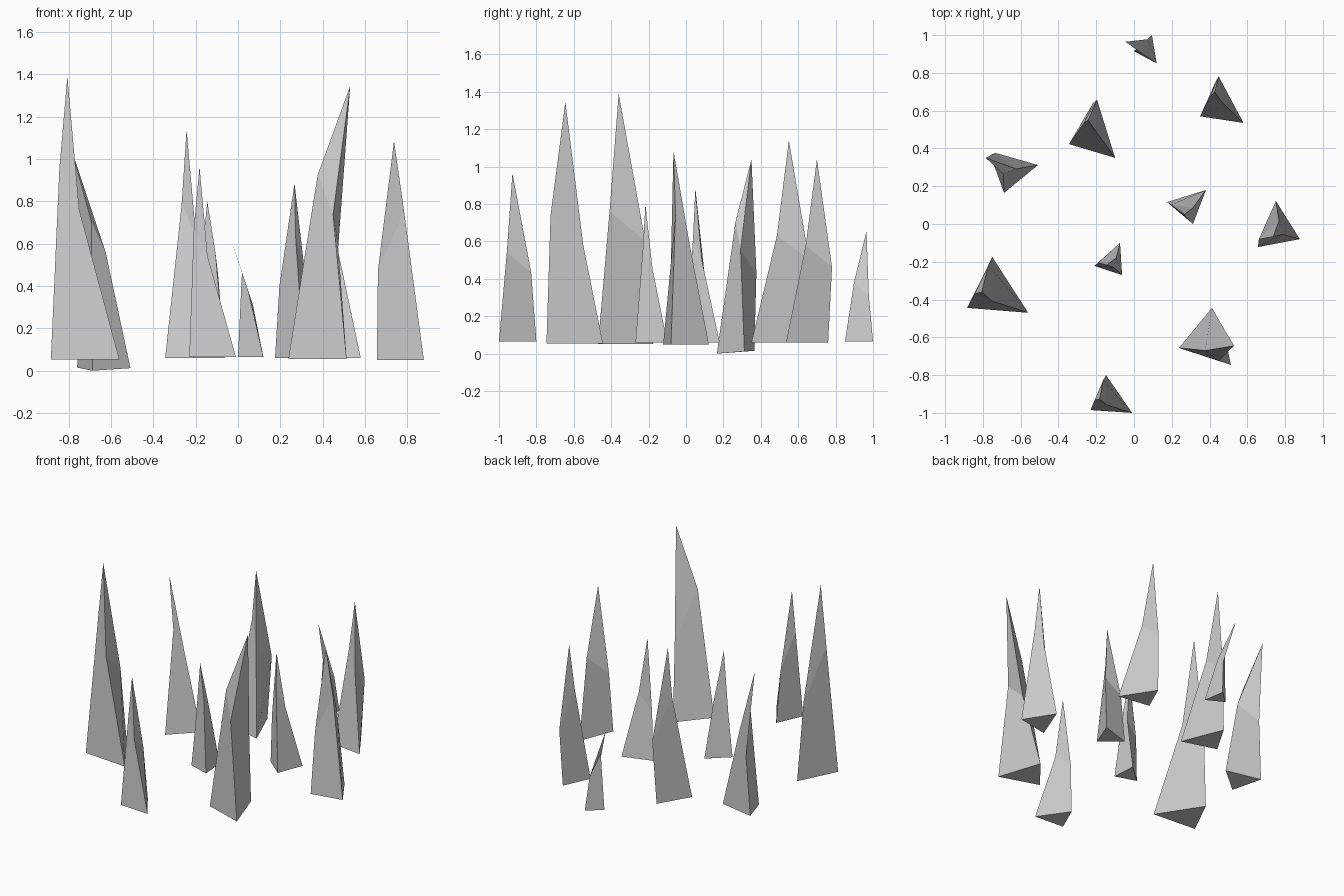
import bpy
from mathutils import Vector

if "Cube" in bpy.data.objects:
    bpy.data.objects.remove(bpy.data.objects["Cube"])

# Shared shape of the bent middle ring: height fraction, then offsets along corner A and corner C
RING = [(0.675, 0.37, -0.04), (0.53, -0.19, -0.49), (0.41, -0.18, 0.53)]


def spike(name, a, b, c, z0, ring, apex):
    """Three-sided crystal: base triangle, tilted middle ring, pointed tip."""
    base = [Vector(p) for p in (a, b, c)]
    centre = sum(base, Vector((0, 0))) / 3
    arm_a, arm_c = base[0] - centre, base[2] - centre
    verts = [(p.x, p.y, z0) for p in base]
    for t, u, v in RING:
        p = Vector(ring) + arm_a * u + arm_c * v
        verts.append((p.x, p.y, z0 + t * (apex[2] - z0)))
    verts.append(apex)
    faces = [(2, 1, 0)]
    for i in range(3):
        j = (i + 1) % 3
        faces += [(i, j, j + 3, i + 3), (i + 3, j + 3, 6)]
    mesh = bpy.data.meshes.new(name)
    mesh.from_pydata(verts, [], faces)
    obj = bpy.data.objects.new(name, mesh)
    bpy.context.collection.objects.link(obj)


# Back row
spike("spike_back_small", (0, .915), (.12, .85), (.095, 1.0), .065, (.046, .935), (-.045, .965, .655))
spike("spike_back_right", (.35, .57), (.58, .535), (.435, .76), .06, (.44, .698), (.427, .70, 1.04))
spike("spike_back_centre", (-.344, .423), (-.015 - .085, .35), (-.217, .64), .06, (-.22, .56), (-.243, .55, 1.14))
spike("spike_back_left", (-.688, .165), (-.508, .312), (-.76, .365), .01, (-.684, .311), (-.785, .35, 1.04))
# Middle
spike("spike_middle_right", (.312, 0), (.381, .18), (.175, .116), .06, (.26, .075), (.267, .05, .885))
spike("spike_far_right", (.878, -.08), (.751, .122), (.656, -.122), .05, (.738, -.04), (.737, -.067, 1.085))
spike("spike_middle_small", (-.063, -.27), (-.074, -.10), (-.21, -.222), .06, (-.13, -.205), (-.145, -.217, .80))
# Front row
spike("spike_front_left_tall", (-.884, -.444), (-.56, -.47), (-.75, -.175), .052, (-.788, -.332), (-.806, -.36, 1.39))
spike("spike_front_right_tall", (.238, -.656), (.513, -.746), (.413, -.444), .055, (.433, -.648), (.53, -.645, 1.345))
spike("spike_front_centre", (-.23, -.985), (-.01, -1.0), (-.148, -.80), .065, (-.172, -.906), (-.182, -.928, .965))

# Ground seat: the lowest spike touches z = 0
for obj in bpy.data.objects:
    if obj.name == "spike_back_left":
        for i in range(3):
            obj.data.vertices[i].co.z = (0.0, .012, .015)[i]
